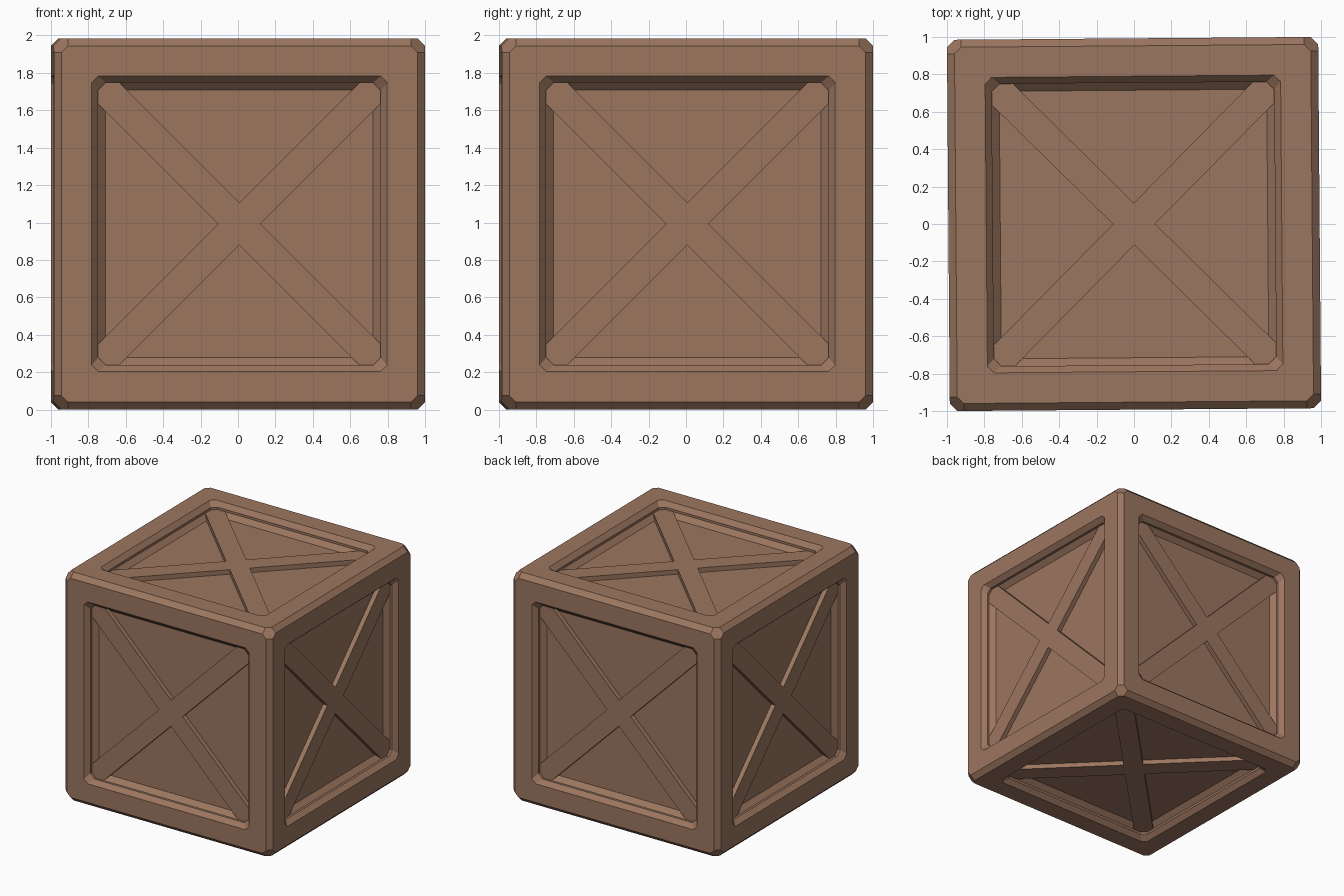
import bpy, bmesh
from math import pi, radians
from itertools import permutations, product
from mathutils import Matrix, Vector

if "Cube" in bpy.data.objects:
    bpy.data.objects.remove(bpy.data.objects["Cube"])

H = 0.9925            # half side of the crate
CH, CUT = 0.04, 0.035  # edge chamfer and corner cut
SIDES = [Matrix.Rotation(a, 4, ax) for a, ax in
         ((0, 'X'), (pi, 'X'), (pi / 2, 'X'), (-pi / 2, 'X'), (pi / 2, 'Y'), (-pi / 2, 'Y'))]
PLACE = Matrix.Translation((0, 0, H)) @ Matrix.Rotation(radians(0.45), 4, 'Z')

wood = bpy.data.materials.new("wood")
wood.diffuse_color = (0.33, 0.18, 0.115, 1)
wood.use_nodes = True
wood.node_tree.nodes["Principled BSDF"].inputs["Base Color"].default_value = wood.diffuse_color


def finish(bm, name):
    bmesh.ops.recalc_face_normals(bm, faces=bm.faces[:])
    bm.transform(PLACE)
    mesh = bpy.data.meshes.new(name)
    bm.to_mesh(mesh)
    bm.free()
    mesh.materials.append(wood)
    bpy.context.collection.objects.link(bpy.data.objects.new(name, mesh))


def quarter_turns(points):
    """Repeat a quadrant of a flat outline four times around the centre."""
    out = []
    for _ in range(4):
        out += points
        points = [(-y, x) for x, y in points]
    return out


def octagon(a, cut):
    return quarter_turns([(a, a - cut), (a - cut, a)])


def add_ring(bm, outline, depth, m):
    return [bm.verts.new(m @ Vector((x, y, H - depth))) for x, y in outline]


def bridge(bm, a, b):
    for i in range(len(a)):
        j = (i + 1) % len(a)
        bm.faces.new((a[i], a[j], b[j], b[i]))


# Crate body: chamfered block, with its six large faces swapped for recessed panels
bm = bmesh.new()
for p in permutations((H, H - CH, H - CH - CUT)):
    for s in product((-1, 1), repeat=3):
        bm.verts.new([u * v for u, v in zip(p, s)])
bmesh.ops.convex_hull(bm, input=bm.verts[:])
bmesh.ops.dissolve_limit(bm, angle_limit=0.01, verts=bm.verts[:], edges=bm.edges[:])
bmesh.ops.delete(bm, geom=[f for f in bm.faces if f.calc_area() > 1], context='FACES_ONLY')

profile = [(H - CH, CUT, 0), (0.79, 0.035, 0), (0.755, 0.04, 0.04),
           (0.755, 0.04, 0.06), (0.715, 0.04, 0.10)]
for m in SIDES:
    rings = [add_ring(bm, octagon(a, cut), d, m) for a, cut, d in profile]
    for a, b in zip(rings, rings[1:]):
        bridge(bm, a, b)
    bm.faces.new(rings[-1])
bmesh.ops.remove_doubles(bm, verts=bm.verts[:], dist=0.0005)
finish(bm, "crate_body")

# Diagonal cross braces lying in each recess
W = 0.113
cross = quarter_turns([(W, 0), (0.755, 0.755 - W), (0.755, 0.715), (0.715, 0.755), (0.755 - W, 0.755)])
for m, side in zip(SIDES, ("top", "bottom", "front", "back", "right", "left")):
    bm = bmesh.new()
    low, high = add_ring(bm, cross, 0.102, m), add_ring(bm, cross, 0.06, m)
    bridge(bm, low, high)
    bm.faces.new(low)
    bm.faces.new(high)
    finish(bm, "cross_brace_" + side)
